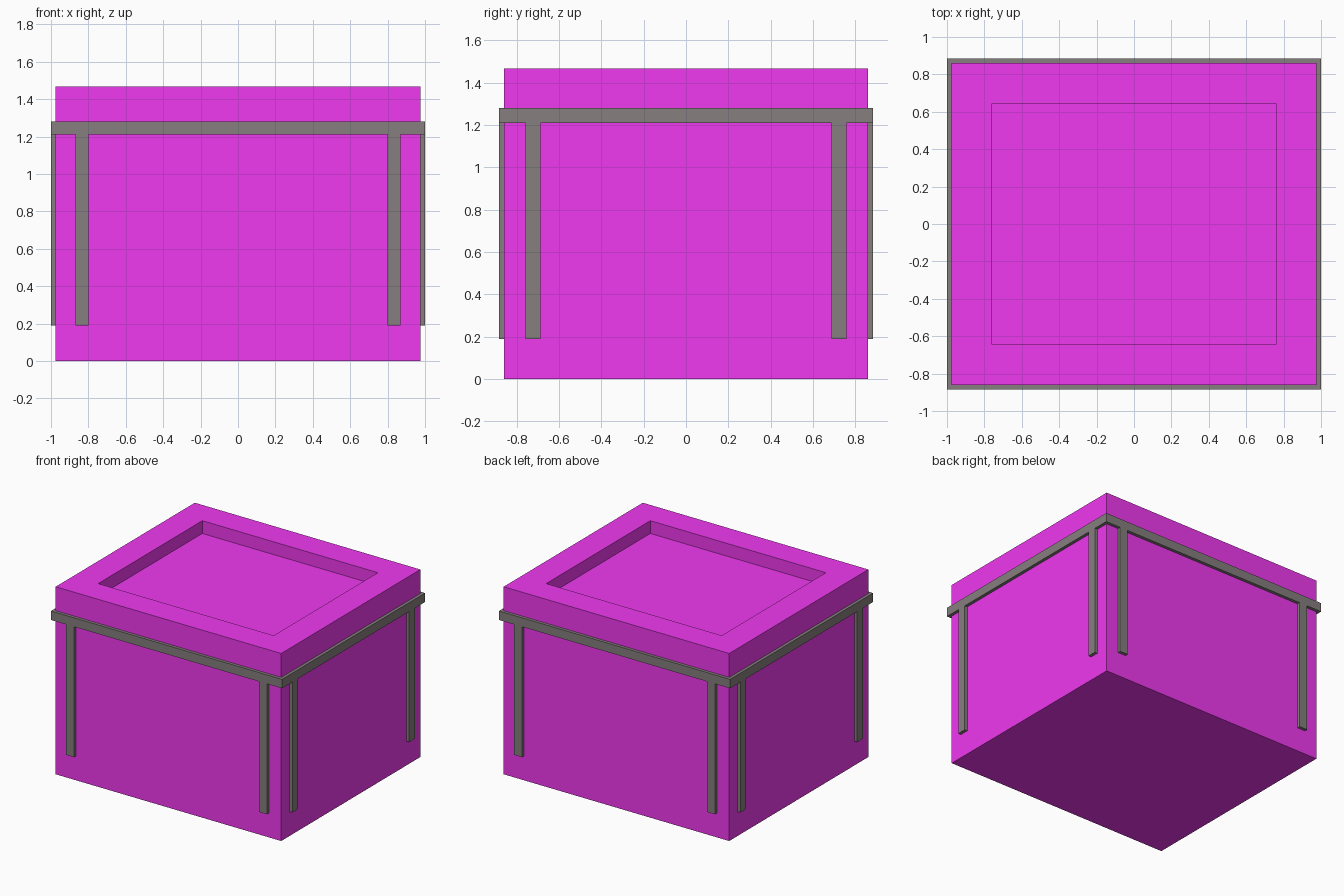
import bpy, bmesh
from mathutils import Matrix, Vector

if "Cube" in bpy.data.objects:
    bpy.data.objects.remove(bpy.data.objects["Cube"])

HX, HY, H = 0.976, 0.86, 1.467      # body half sizes and height
T = 0.024                           # trim thickness
BAND_LOW, BAND_TOP, STRAP_LOW = 1.21, 1.28, 0.19


def material(name, rgb):
    m = bpy.data.materials.new(name)
    m.diffuse_color = (*rgb, 1)
    m.use_nodes = True
    m.node_tree.nodes["Principled BSDF"].inputs["Base Color"].default_value = m.diffuse_color
    return m


def box(bm, lo, hi):
    lo, hi = Vector(lo), Vector(hi)
    mat = Matrix.Translation((lo + hi) / 2) @ Matrix.Diagonal((*(hi - lo), 1))
    return bmesh.ops.create_cube(bm, size=1, matrix=mat)


def finish(bm, name, mat):
    me = bpy.data.meshes.new(name)
    bm.to_mesh(me)
    bm.free()
    me.materials.append(mat)
    ob = bpy.data.objects.new(name, me)
    bpy.context.collection.objects.link(ob)
    return ob


magenta = material("magenta", (0.87, 0.04, 0.87))
dark = material("dark_trim", (0.24, 0.21, 0.21))

# Body with a square-edged recess sunk into the top
bm = bmesh.new()
box(bm, (-HX, -HY, 0), (HX, HY, H))
top = max(bm.faces, key=lambda f: f.calc_center_median().z)
bmesh.ops.inset_region(bm, faces=[top], thickness=0.306)
floor = bmesh.ops.extrude_discrete_faces(bm, faces=[top])["faces"][0]
bmesh.ops.translate(bm, verts=floor.verts, vec=(0, 0, -0.10))
finish(bm, "body", magenta)

# Band running around the body
bm = bmesh.new()
box(bm, (-HX - T, -HY - T, BAND_LOW), (HX + T, HY + T, BAND_TOP))
caps = [f for f in bm.faces if abs(f.normal.z) > 0.5]
bmesh.ops.delete(bm, geom=caps, context='FACES_ONLY')
band = finish(bm, "band", dark)
solid = band.modifiers.new("thickness", 'SOLIDIFY')
solid.thickness = T
solid.offset = -1
solid.use_even_offset = True

# Two vertical straps on each of the four sides
for name, lo, hi in (
    ("front", (0.80, -HY - T), (0.87, -HY)),
    ("back", (0.80, HY), (0.87, HY + T)),
    ("left", (-HX - T, 0.687), (-HX, 0.757)),
    ("right", (HX, 0.687), (HX + T, 0.757)),
):
    bm = bmesh.new()
    box(bm, (*lo, STRAP_LOW), (*hi, BAND_LOW))
    strap = finish(bm, name + "_straps", dark)
    mirror = strap.modifiers.new("pair", 'MIRROR')
    along_x = name in ("front", "back")
    mirror.use_axis = (along_x, not along_x, False)
